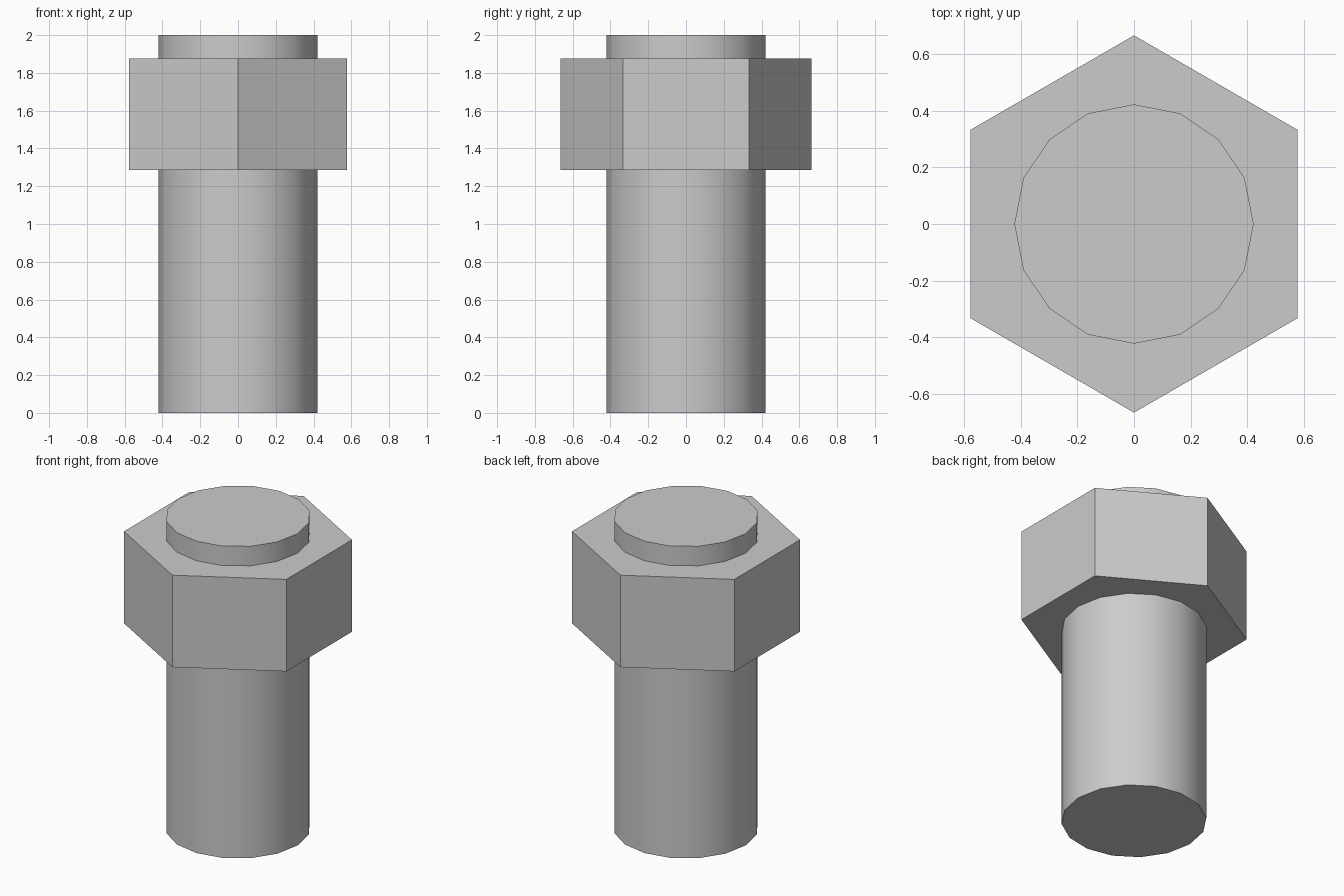
import bpy

# Remove the default object
cube = bpy.data.objects.get("Cube")
if cube:
    bpy.data.objects.remove(cube, do_unlink=True)

# Single grey metal material
GREY = (0.6, 0.6, 0.6, 1.0)
steel = bpy.data.materials.new("grey_steel")
steel.use_nodes = True
steel.diffuse_color = GREY
steel.node_tree.nodes["Principled BSDF"].inputs["Base Color"].default_value = GREY


def prism(name, sides, radius, bottom, top):
    """Upright capped prism with a corner pointing to +y."""
    bpy.ops.mesh.primitive_cylinder_add(
        vertices=sides, radius=radius, depth=top - bottom,
        location=(0, 0, (bottom + top) / 2))
    part = bpy.context.object
    part.name = part.data.name = name
    part.data.materials.append(steel)
    return part


# Round shaft, smooth around its side with crisp end caps
prism("shaft", 16, 0.422, 0.0, 2.0)
bpy.ops.object.shade_smooth_by_angle(angle=0.6)

# Flat-faced hexagonal nut near the top
prism("hex_nut", 6, 0.665, 1.285, 1.875)
